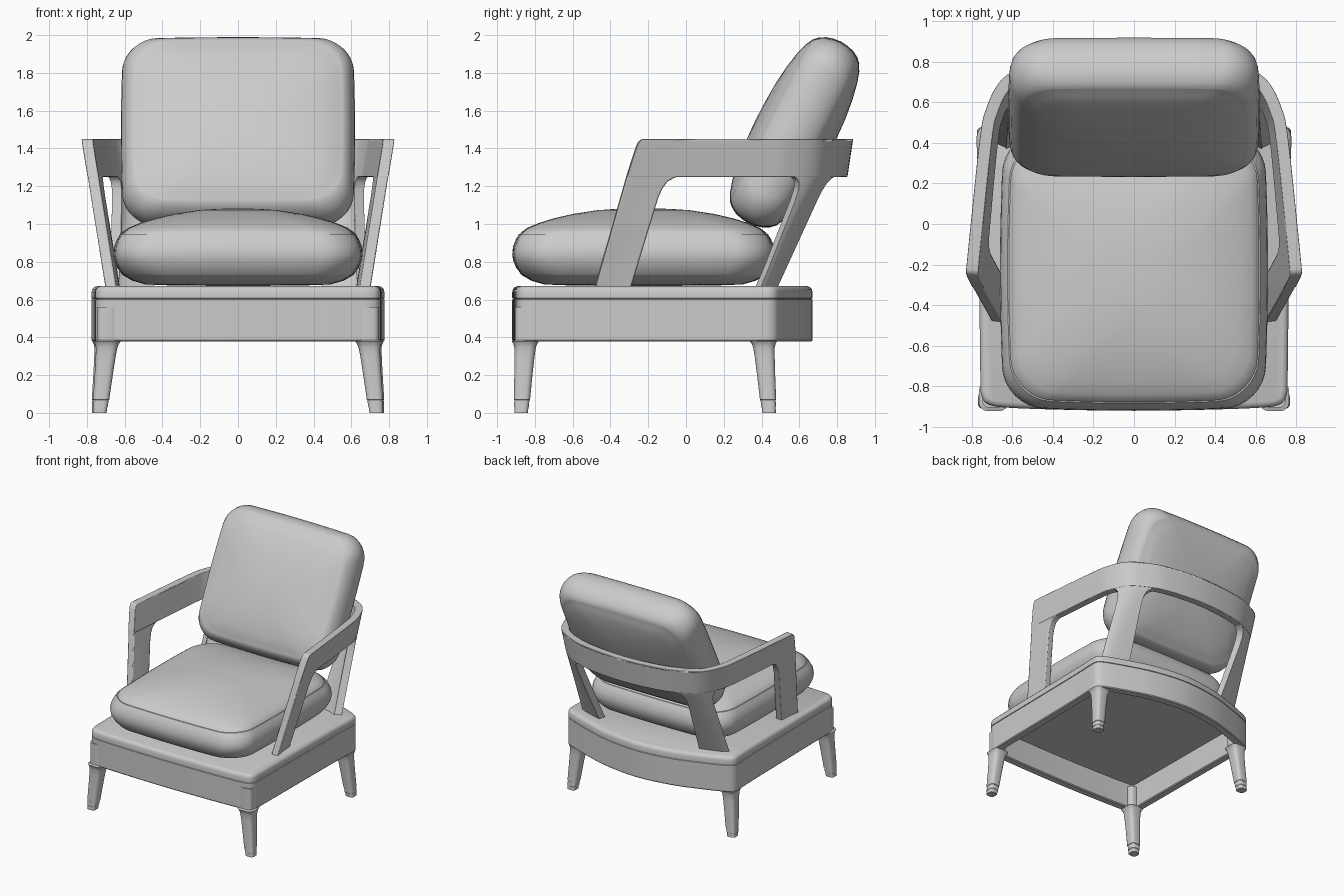
import bpy, bmesh, math
from mathutils import Vector, Matrix

cube = bpy.data.objects.get("Cube")
if cube:
    bpy.data.objects.remove(cube, do_unlink=True)

grey = bpy.data.materials.new("warm_grey")
grey.use_nodes = True
grey.diffuse_color = (0.6, 0.6, 0.6, 1)
grey.node_tree.nodes["Principled BSDF"].inputs["Base Color"].default_value = (0.6, 0.6, 0.6, 1)


def finish(name, bm, bevel=0, matrix=None):
    bmesh.ops.recalc_face_normals(bm, faces=bm.faces)
    mesh = bpy.data.meshes.new(name)
    bm.to_mesh(mesh)
    bm.free()
    mesh.materials.append(grey)
    obj = bpy.data.objects.new(name, mesh)
    bpy.context.collection.objects.link(obj)
    if matrix:
        obj.matrix_world = matrix
    if bevel:
        mod = obj.modifiers.new("soft_edges", 'BEVEL')
        mod.width, mod.segments = bevel, 2
        mod.limit_method, mod.angle_limit = 'ANGLE', math.radians(50)
    bpy.ops.object.select_all(action='DESELECT')
    obj.select_set(True)
    bpy.context.view_layer.objects.active = obj
    bpy.ops.object.shade_smooth_by_angle(angle=math.radians(35))
    return obj


def loft(name, rings, bevel=0, matrix=None):
    """Skin closed rings of equal length and cap both ends."""
    bm = bmesh.new()
    loops = [[bm.verts.new(p) for p in ring] for ring in rings]
    n = len(loops[0])
    for a, b in zip(loops, loops[1:]):
        for i in range(n):
            j = (i + 1) % n
            bm.faces.new((a[i], a[j], b[j], b[i]))
    bm.faces.new(loops[0])
    bm.faces.new(loops[-1])
    return finish(name, bm, bevel, matrix)


def rounded_rect(hx, hy, r, z, cx=0, cy=0, bulge=0, seg=8, side=6):
    """Rounded rectangle ring with optionally bulging sides."""
    r = min(r, hx * 0.9, hy * 0.9)
    corners = []
    for k, (sx, sy) in enumerate([(1, 1), (-1, 1), (-1, -1), (1, -1)]):
        arc = [math.pi / 2 * (k + i / seg) for i in range(seg + 1)]
        corners.append([Vector((sx * (hx - r) + r * math.cos(a), sy * (hy - r) + r * math.sin(a), z))
                        for a in arc])
    pts = []
    for k, c in enumerate(corners):
        pts += c
        nxt = corners[(k + 1) % 4][0]
        pts += [c[-1].lerp(nxt, i / side) for i in range(1, side)]
    return [Vector((cx + p.x * (1 - bulge * (p.y / hy) ** 2),
                    cy + p.y * (1 - bulge * (p.x / hx) ** 2), z)) for p in pts]


def spline(pts, t, closed=False):
    """Catmull-Rom point at parameter t."""
    n = len(pts)
    i = min(int(math.floor(t)), n - 1 if closed else n - 2)
    f = t - i
    def get(k):
        return Vector(pts[k % n] if closed else pts[max(0, min(n - 1, k))])
    a, b, c, d = (get(i + k) for k in (-1, 0, 1, 2))
    return 0.5 * (2 * b + (c - a) * f + (2 * a - 5 * b + 4 * c - d) * f ** 2
                  + (3 * b - a - 3 * c + d) * f ** 3)


# Cushions: rounded rectangles stacked along an (inset, height) profile
def cushion(name, hx, hy, r, bulge, profile, matrix):
    rings = [rounded_rect(hx - i, hy - i, r, z, bulge=bulge) for i, z in profile]
    return loft(name, rings, matrix=matrix)


seat_profile = [(.6, .672), (.3, .675), (.17, .68), (.1, .7), (.05, .73), (.047, .733), (.02, .77),
                (.004, .81), (0, .84), (.004, .88), (.02, .92), (.037, .947), (.043, .948), (.046, .955),
                (.08, .98), (.14, 1.005), (.22, 1.03), (.32, 1.053), (.45, 1.073), (.55, 1.08), (.62, 1.082)]
cushion("seat_cushion", .66, .695, .2, .03, seat_profile, Matrix.Translation((0, -.225, 0)))

half = [(0, 0), (.004, .04), (.015, .08), (.035, .115), (.06, .14), (.064, .141), (.1, .16),
        (.16, .178), (.25, .195), (.36, .208), (.5, .214)]
back_profile = [(i, -z) for i, z in reversed(half[1:])] + half
tilt = Matrix.Translation((0, .575, 1.485)) @ Matrix.Rotation(math.radians(63), 4, 'X')
cushion("back_cushion", .62, .54, .17, .02, back_profile, tilt)

# Seat base: hollow apron with a bowed back and a rounded top board
side_pts = [(.35, -.915), (.62, -.905), (.715, -.89), (.75, -.85), (.757, -.75), (.762, -.3), (.768, .2),
            (.775, .39), (.768, .455), (.72, .495), (.55, .56), (.3, .635)]
outline = [(0, -.92)] + side_pts + [(0, .67)] + [(-x, y) for x, y in reversed(side_pts)]
samples = 4 * len(outline)


def base_ring(inset, z):
    ring = []
    for k in range(samples):
        t = k / 4
        p = spline(outline, t, True)
        d = (spline(outline, t + .05, True) - spline(outline, t, True)).normalized()
        ring.append((p.x - d.y * inset, p.y + d.x * inset, z))
    return ring


base_profile = [(.065, .59), (.065, .385), (.058, .378), (.006, .378), (0, .385), (0, .6), (.006, .602),
                (.006, .605), (0, .607), (0, .64), (.004, .655), (.012, .665), (.028, .671)]
loft("seat_base", [base_ring(i, z) for i, z in base_profile])


# Legs: tapered, splayed, with a foot cap at the bottom
def leg(name, sx, foot, top):
    rows = [(0, .036), (.03, .037), (.032, .039), (.068, .04), (.07, .043), (.2, .048), (.3, .053),
            (.345, .057), (.365, .063), (.379, .072), (.385, .055), (.56, .055)]
    rings = []
    for z, h in rows:
        c = Vector(foot).lerp(Vector(top), min(z / .38, 1))
        rings.append(rounded_rect(h, h, h * .6, z, sx * c.x, c.y, seg=4, side=2))
    loft(name, rings)


for label, sx in (("left", 1), ("right", -1)):
    leg("front_leg_" + label, sx, (.732, -.873), (.692, -.85))
    leg("back_leg_" + label, sx, (.738, .44), (.7, .41))

# Arm frame: one leaning, curved shell described by paths at three heights
low = [(.675, -.48), (.655, -.29), (.66, .25), (.655, .36), (.635, .4), (.47, .455), (.3, .5), (0, .52)]
mid = [(.767, -.315), (.748, -.115), (.7, .4), (.67, .54), (.61, .655), (.52, .72), (.34, .79), (0, .825)]
top = [(.8, -.25), (.78, -.05), (.73, .42), (.7, .56), (.64, .68), (.54, .75), (.35, .82), (0, .855)]
levels = [(z, row + [(-x, y) for x, y in reversed(row[:-1])])
          for z, row in ((.67, low), (1.25, mid), (1.45, top))]


def shell(t, z):
    (za, a), (zb, b) = levels[:2] if z < 1.25 else levels[1:]
    return spline(a, t).lerp(spline(b, t), (z - za) / (zb - za))


def shell_part(name, rows, count, thick, sx=1):
    """Thick strip of the shell; each row is (height, start, end)."""
    rings = []
    for z, t0, t1 in rows:
        outer, inner = [], []
        for k in range(count + 1):
            t = t0 + (t1 - t0) * k / count
            p = shell(t, z)
            d = (shell(min(t + .02, 14), z) - shell(max(t - .02, 0), z)).normalized()
            n = Vector((d.y, -d.x)) * thick / 2
            outer.append((sx * (p.x + n.x), p.y + n.y, z))
            inner.append((sx * (p.x - n.x), p.y - n.y, z))
        rings.append(outer + inner[::-1])
    loft(name, rings, bevel=.007)


shell_part("arm_and_back_rail", [(1.25, 0, 14), (1.41, 0, 14), (1.435, .04, 13.96),
                                 (1.447, .12, 13.88), (1.45, .22, 13.78)], 84, .06)
for label, sx in (("left", 1), ("right", -1)):
    shell_part("arm_front_post_" + label, [(.66, 0, 1), (1.14, 0, 1), (1.19, 0, 1.02), (1.225, 0, 1.06),
                                           (1.245, 0, 1.13), (1.262, 0, 1.22)], 6, .058, sx)
    shell_part("arm_back_post_" + label, [(.66, 3.6, 5.1), (.95, 3.6, 5.1), (1.12, 3.6, 5.1),
                                          (1.18, 3.56, 5.14), (1.22, 3.46, 5.25), (1.242, 3.3, 5.42),
                                          (1.26, 3.05, 5.7)], 10, .058, sx)
